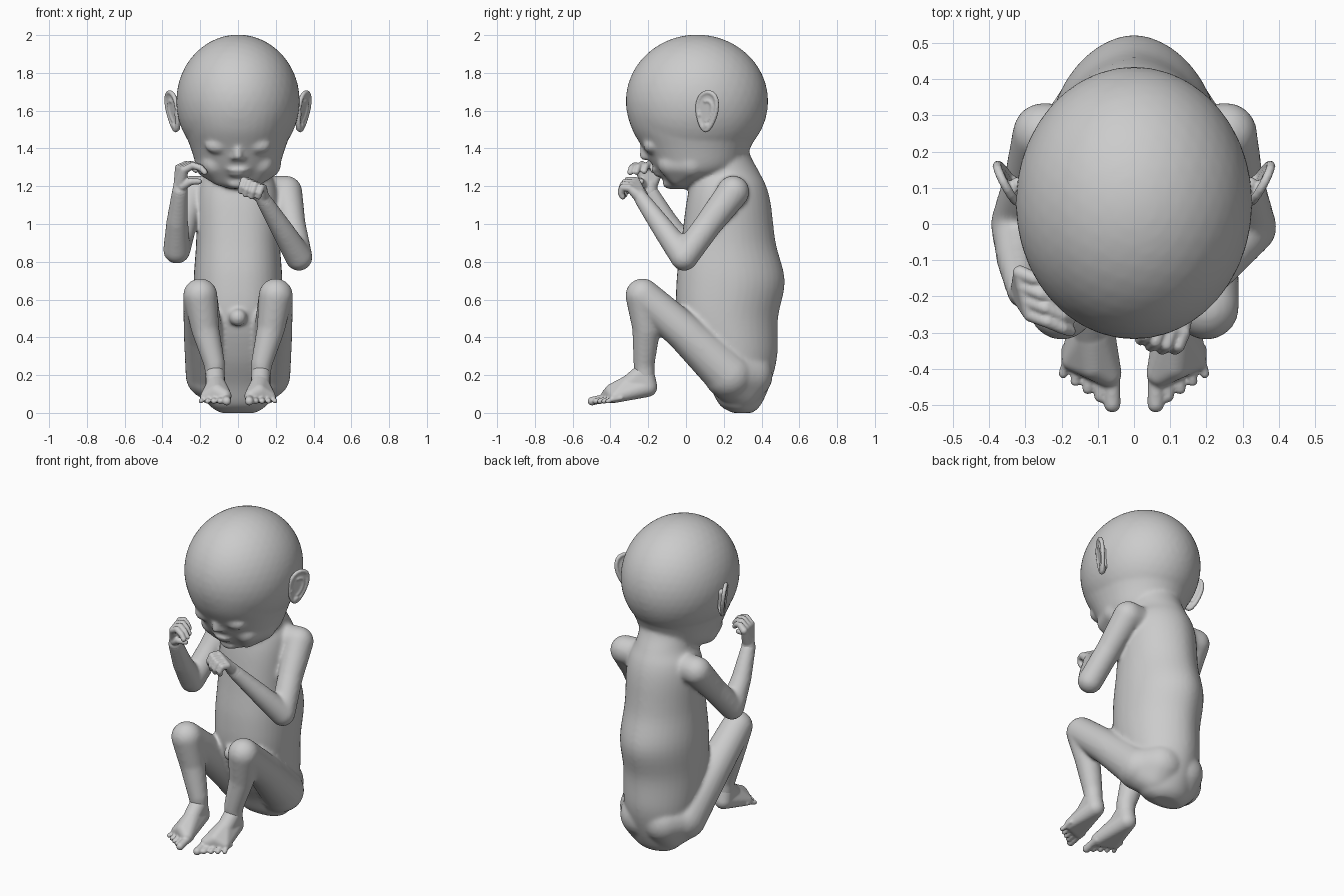
import bpy, bmesh, math
from mathutils import Vector

if "Cube" in bpy.data.objects:
    bpy.data.objects.remove(bpy.data.objects["Cube"])

# unit sphere directions used for every rounded hull
tmp = bmesh.new()
bmesh.ops.create_icosphere(tmp, subdivisions=3, radius=1)
DIRS = [v.co.normalized() for v in tmp.verts]
tmp.free()


def hull(bm, balls):
    """Skin stretched over a few balls (x, y, z, r)."""
    vs = [bm.verts.new(Vector(b[:3]) + d * b[3]) for b in balls for d in DIRS]
    res = bmesh.ops.convex_hull(bm, input=vs, use_existing_faces=False)
    dead = [g for g in res["geom_interior"] if isinstance(g, bmesh.types.BMVert)]
    bmesh.ops.delete(bm, geom=dead, context='VERTS')


def limb(bm, balls):
    for a, b in zip(balls, balls[1:]):
        hull(bm, [a, b])


def blob(bm, loc, rad):
    res = bmesh.ops.create_icosphere(bm, subdivisions=4, radius=1)
    for v in res["verts"]:
        v.co = Vector([l + r * c for l, r, c in zip(loc, rad, v.co)])


def catmull(p, q, r, s, t):
    return [0.5 * (2*b + (c-a)*t + (2*a-5*b+4*c-d)*t*t + (3*b-a-3*c+d)*t**3)
            for a, b, c, d in zip(p, q, r, s)]


def loft(bm, rows, front, back, n=40, sub=5):
    """Rows of (z, front y, back y, half width), smoothly interpolated."""
    dense = []
    for i in range(len(rows) - 1):
        p, s = rows[max(i-1, 0)], rows[min(i+2, len(rows)-1)]
        dense += [catmull(p, rows[i], rows[i+1], s, k / sub) for k in range(sub)]
    dense.append(rows[-1])
    rings = []
    for z, f, b, w in dense:
        ring = []
        for k in range(n):
            a = 2 * math.pi * k / n
            c, s = math.cos(a), math.sin(a)
            e = 2 / (back if s > 0 else front)
            x = math.copysign(abs(c) ** e, c) * w
            y = (f+b)/2 + math.copysign(abs(s) ** e, s) * (b-f)/2
            ring.append(bm.verts.new((x, y, z)))
        rings.append(ring)
    for r0, r1 in zip(rings, rings[1:]):
        for k in range(n):
            j = (k+1) % n
            bm.faces.new((r0[k], r0[j], r1[j], r1[k]))
    bm.faces.new(rings[0][::-1])
    bm.faces.new(rings[-1])


def finish(bm, name, voxel, smooth):
    bmesh.ops.recalc_face_normals(bm, faces=bm.faces[:])
    me = bpy.data.meshes.new(name)
    bm.to_mesh(me)
    bm.free()
    ob = bpy.data.objects.new(name, me)
    bpy.context.collection.objects.link(ob)
    m = ob.modifiers.new("fuse", 'REMESH')
    m.mode = 'VOXEL'
    m.voxel_size = voxel
    m.use_smooth_shade = True
    m = ob.modifiers.new("soften", 'SMOOTH')
    m.factor = 0.5
    m.iterations = smooth
    return ob


# torso
body = bmesh.new()
loft(body, [(0.0, .25, .35, .09), (.04, .18, .395, .15), (.15, .12, .445, .185),
            (.3, .03, .483, .215), (.5, -.045, .487, .23), (.7, -.05, .523, .235),
            (.9, -.025, .475, .222), (1.1, .0, .45, .22), (1.2, .02, .425, .205),
            (1.28, .04, .385, .17), (1.38, .06, .335, .16), (1.5, .08, .32, .15)], 2.4, 1.85)
blob(body, (0, -.06, .505), (.047, .05, .047))

# head and face
blob(body, (0, .058, 1.65), (.327, .377, .353))
loft(body, [(1.185, -.07, .0, .035), (1.2, -.095, .05, .085), (1.25, -.13, .2, .172),
            (1.3, -.17, .29, .215), (1.4, -.228, .34, .25), (1.5, -.285, .385, .285),
            (1.6, -.312, .42, .313), (1.68, -.303, .41, .31)], 2.1, 2.0)
hull(body, [(0, -.225, 1.42, .016), (0, -.222, 1.36, .025)])
for s in (-1, 1):
    blob(body, (s*.105, -.18, 1.415), (.068, .045, .045))
    blob(body, (s*.024, -.2, 1.35), (.017, .02, .015))
    hull(body, [(s*.12, -.08, 1.32, .07), (s*.15, .03, 1.32, .08), (s*.09, -.04, 1.26, .06)])
blob(body, (0, -.158, 1.286), (.06, .03, .012))
blob(body, (0, -.14, 1.26), (.05, .028, .012))
blob(body, (0, -.085, 1.215), (.06, .04, .03))

# arms, each side with its own pose
hull(body, [(.13, .24, 1.17, .085), (.255, .25, 1.17, .086)])
limb(body, [(.255, .25, 1.17, .086), (.285, .12, 1.0, .073), (.322, -.01, .824, .073),
            (.24, -.11, .96, .06), (.14, -.225, 1.12, .043)])
hull(body, [(-.13, .24, 1.17, .085), (-.25, .25, 1.17, .086)])
limb(body, [(-.25, .25, 1.17, .086), (-.285, .13, 1.02, .073), (-.324, 0, .862, .073),
            (-.322, -.1, 1.01, .058), (-.308, -.19, 1.17, .043)])

# buttocks and legs
for s in (-1, 1):
    hull(body, [(s*.075, .33, .2, .13), (s*.08, .29, .13, .115), (s*.15, .22, .2, .125)])
    limb(body, [(s*.15, .23, .2, .128), (s*.185, .0, .42, .103), (s*.2, -.23, .622, .091),
                (s*.175, -.21, .45, .075), (s*.125, -.222, .26, .057), (s*.12, -.215, .17, .05)])
finish(body, "body", .0105, 11)


# feet
def foot(s):
    bm = bmesh.new()
    hull(bm, [(s*.122, -.22, .22, .05), (s*.12, -.205, .14, .053), (s*.118, -.31, .142, .05)])
    hull(bm, [(s*.12, -.205, .137, .053), (s*.115, -.31, .142, .054), (s*.11, -.385, .11, .047),
              (s*.072, -.412, .09, .038), (s*.168, -.375, .085, .032)])
    for i in range(5):
        x = .06 + .032*i
        r = .0235 if i == 0 else .0175 - .001*i
        limb(bm, [(s*x, -.40 + .014*i, .08, r), (s*x, -.45 + .016*i, .073, r*.95),
                  (s*(x+.002*i), -.498 + .021*i, .062, r)])
    finish(bm, "foot_left" if s < 0 else "foot_right", .006, 5)


for s in (-1, 1):
    foot(s)


# hands: wrist, knuckle row ends, finger steps, thumb path
def hand(name, wrist, k0, k1, steps, thumb):
    bm = bmesh.new()
    w, a, b = Vector(wrist), Vector(k0), Vector(k1)
    hull(bm, [(*w, .041), (*w.lerp((a+b)/2, .35), .036)])
    hull(bm, [(*w.lerp((a+b)/2, .2), .036), (*a, .021), (*b, .019)])
    for i in range(4):
        p = a.lerp(b, i/3)
        size = (.95, 1.05, 1.0, .8)[i]
        path = [(*p, .021)]
        for k, d in enumerate(steps):
            p = p + Vector(d) * size
            path.append((*p, (.0185, .017, .0155)[k]))
        limb(bm, path)
    limb(bm, thumb)
    finish(bm, name, .0055, 3)


hand("hand_right", (.14, -.225, 1.12), (.045, -.265, 1.228), (.135, -.3, 1.19),
     [(-.015, -.045, .004), (-.012, -.012, -.035), (-.006, .012, -.026)],
     [(.10, -.225, 1.15, .026), (.05, -.235, 1.18, .02), (.02, -.26, 1.19, .016)])
hand("hand_left", (-.308, -.19, 1.17), (-.285, -.25, 1.285), (-.315, -.135, 1.295),
     [(.048, -.02, .026), (.045, -.02, -.014), (.022, -.008, -.024)],
     [(-.295, -.215, 1.2, .025), (-.25, -.24, 1.225, .019), (-.205, -.235, 1.225, .015)])


# ears: bowl, outer rim and inner ridge
def ear(s):
    bm = bmesh.new()

    def at(u, v, out=0):
        return Vector((s * (.342 + .45*u + .16*v + .86*out), .113 + .89*u + .06*v - .5*out, 1.597 + v))

    def rim(scale, t0, t1, r, out, n=20):
        path = []
        for k in range(n + 1):
            t = math.radians(t0 + (t1-t0) * k / n)
            u = .055 * math.cos(t) * (1 + .3*math.sin(t)) * scale
            path.append((*at(u, .1*math.sin(t)*scale, out), r))
        limb(bm, path)
        return path

    outline = rim(1, -90, 270, .0125, .004)
    hull(bm, [(*p[:3], .006) for p in outline[::2]])
    rim(.55, -80, 110, .010, .006, 10)
    hull(bm, [(*at(-.01, -.088), .018), (*at(.004, -.075), .02)])
    hull(bm, [(*at(-.045, -.02, .004), .015), (*at(-.05, .02, -.01), .018)])
    hull(bm, [(*at(-.02, .04, -.022), .022), (*at(-.02, -.055, -.018), .02), (s*.29, .1, 1.6, .03)])
    finish(bm, "ear_left" if s < 0 else "ear_right", .0055, 3)


for s in (-1, 1):
    ear(s)
